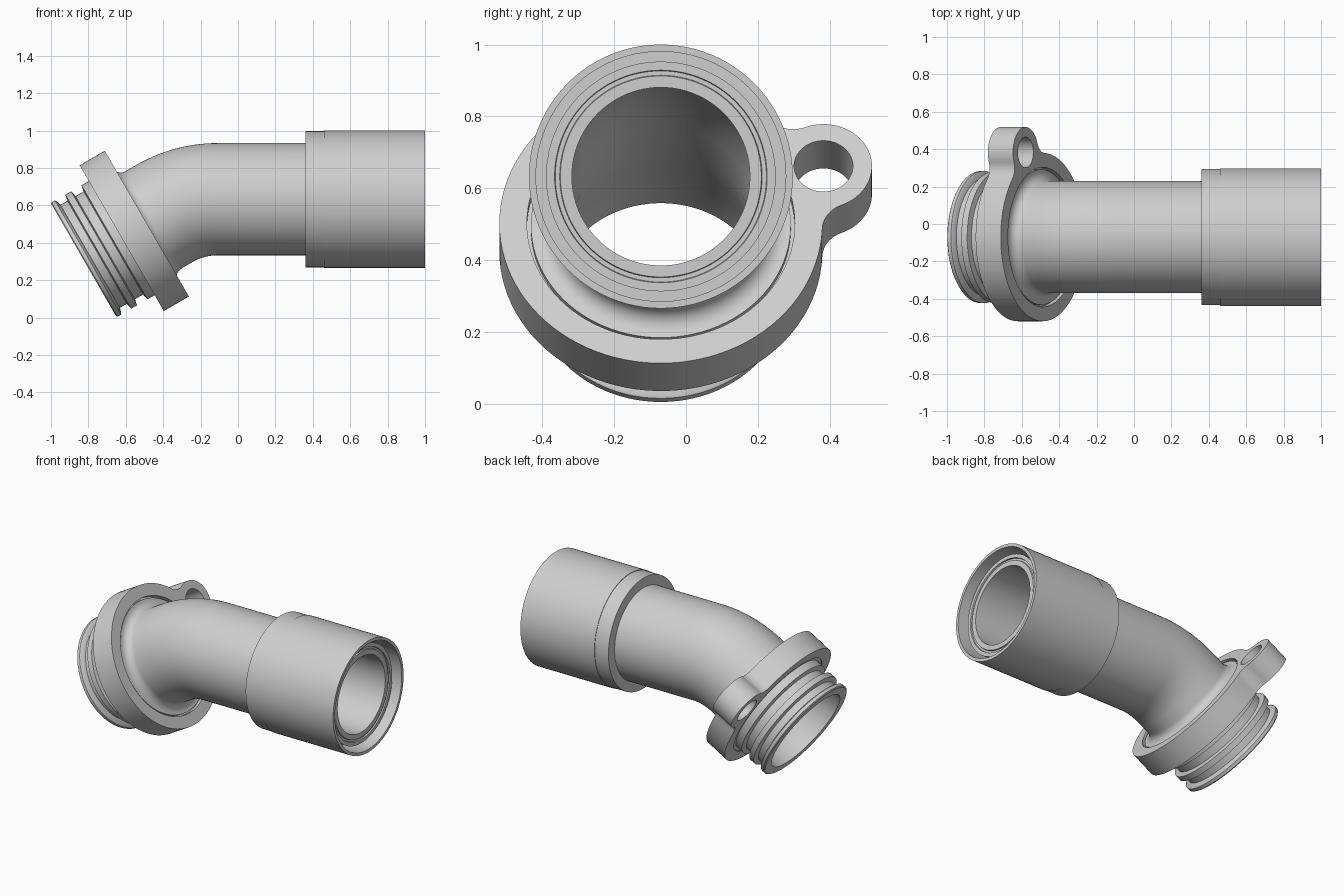
import bpy, bmesh, math
from mathutils import Vector, Matrix

if "Cube" in bpy.data.objects:
    bpy.data.objects.remove(bpy.data.objects["Cube"])

SEG = 96
BEND = math.radians(30)
END = Vector((-0.825, -0.07, 0.3075))       # centre of the tilted open end
AXIS = Vector((math.cos(BEND), 0, math.sin(BEND)))
UP = Vector((-math.sin(BEND), 0, math.cos(BEND)))
SIDE = Vector((0, 1, 0))
S0, R = 0.5, 0.563                           # straight length, bend radius
S1 = S0 + R * BEND
P0 = END + AXIS * S0


def material(name, c):
    m = bpy.data.materials.new(name)
    m.diffuse_color = (c, c, c, 1)
    m.use_nodes = True
    m.node_tree.nodes["Principled BSDF"].inputs["Base Color"].default_value = m.diffuse_color
    return m


GREY = material("light grey", 0.62)
DARK = material("dark grey", 0.12)


def frame(s):
    """Centre and up vector of the pipe axis at distance s from the tilted end."""
    if s <= S0:
        return END + AXIS * s, UP
    a = max(BEND - (s - S0) / R, 0.0)
    up = Vector((-math.sin(a), 0, math.cos(a)))
    p = P0 - UP * R + up * R
    if s > S1:
        p = p + Vector((s - S1, 0, 0))
    return p, up


def s_at(x):
    """Axis distance of a point x on the straight horizontal run."""
    return S1 + x - frame(S1)[0].x


def sweep(name, profile, dark=()):
    """Closed (s, r) profile swept round the pipe axis."""
    bm = bmesh.new()
    rings = []
    for s, r in profile:
        c, up = frame(s)
        rings.append([bm.verts.new(c + SIDE * (r * math.cos(t)) + up * (r * math.sin(t)))
                      for t in (2 * math.pi * i / SEG for i in range(SEG))])
    n = len(rings)
    for k in range(n):
        a, b = rings[k], rings[(k + 1) % n]
        for i in range(SEG):
            j = (i + 1) % SEG
            f = bm.faces.new((a[i], a[j], b[j], b[i]))
            f.material_index = 1 if k in dark else 0
    bmesh.ops.recalc_face_normals(bm, faces=bm.faces)
    me = bpy.data.meshes.new(name)
    bm.to_mesh(me)
    bm.free()
    ob = bpy.data.objects.new(name, me)
    bpy.context.collection.objects.link(ob)
    finish(ob)
    return ob


def finish(ob):
    ob.data.materials.clear()
    ob.data.materials.append(GREY)
    ob.data.materials.append(DARK)
    bpy.ops.object.select_all(action='DESELECT')
    ob.select_set(True)
    bpy.context.view_layer.objects.active = ob
    bpy.ops.object.shade_smooth_by_angle(angle=math.radians(30))


# Bent pipe: grooved spigot, collar, fillet, bend, socket end, then back along the bore
bend = [S0 + (S1 - S0) * i / 14 for i in range(15)]
outer = [(0, 0.346), (0.006, 0.353), (0.026, 0.353), (0.032, 0.346), (0.04, 0.318),
         (0.083, 0.318), (0.09, 0.352), (0.126, 0.352), (0.133, 0.318),
         (0.183, 0.318), (0.19, 0.352), (0.24, 0.352), (0.242, 0.378),
         (0.36, 0.378), (0.361, 0.362), (0.38, 0.362)]
outer += [(0.43 - 0.05 * math.cos(t), 0.35 - 0.05 * math.sin(t))
          for t in (math.pi / 2 * i / 8 for i in range(9))]
outer += [(s, 0.30) for s in bend]
outer += [(s_at(0.37), 0.30), (s_at(0.371), 0.32), (s_at(0.95), 0.32), (s_at(0.95), 0.296),
          (s_at(0.942), 0.294), (s_at(0.942), 0.282), (s_at(0.95), 0.28), (s_at(0.95), 0.248)]
inner = [(s, 0.248) for s in reversed(bend)]
inner += [(0.36, 0.25), (0.25, 0.265), (0.14, 0.282), (0.06, 0.29), (0, 0.29)]
sweep("bent_pipe", outer + inner)

# Sleeve round the straight end, open towards the right
sweep("sleeve", [(s_at(0.36), 0.29), (s_at(0.36), 0.364), (s_at(0.46), 0.364),
                 (s_at(0.46), 0.3675), (s_at(1.0), 0.3675), (s_at(1.0), 0.348),
                 (s_at(0.372), 0.348), (s_at(0.372), 0.29)], dark=(6,))


# Mounting flange with a filleted side lug
def arc(c, r, a0, a1, n):
    return [c + Vector((math.cos(a), math.sin(a))) * r
            for a in (a0 + (a1 - a0) * i / n for i in range(n + 1))]


FR, LR, FIL = 0.45, 0.135, 0.085
O, LUG = Vector((0, 0)), Vector((0.453, 0.184))
d = LUG.length
base = math.atan2(LUG.y, LUG.x)
ao = math.acos(((FR + FIL) ** 2 + d * d - (LR + FIL) ** 2) / (2 * (FR + FIL) * d))
al = math.acos(((LR + FIL) ** 2 + d * d - (FR + FIL) ** 2) / (2 * (LR + FIL) * d))
lug_up, lug_low = base + math.pi - al, base - math.pi + al


def fillet_centre(a):
    return Vector((math.cos(a), math.sin(a))) * (FR + FIL)


outline = arc(O, FR, base + ao, base - ao + 2 * math.pi, 84)
outline += arc(fillet_centre(base - ao), FIL, base - ao + math.pi, lug_low + math.pi, 10)[1:]
outline += arc(LUG, LR, lug_low, lug_up, 36)[1:]
outline += arc(fillet_centre(base + ao), FIL, lug_up - math.pi, base + ao - math.pi, 10)[1:-1]
loops = [outline, arc(O, 0.373, 0, 2 * math.pi, SEG)[:-1],
         arc(LUG, 0.082, 0, 2 * math.pi, 48)[:-1]]

cu = bpy.data.curves.new("flange", 'CURVE')
cu.dimensions = '2D'
cu.fill_mode = 'BOTH'
cu.extrude = 0.0775
for pts in loops:
    sp = cu.splines.new('POLY')
    sp.points.add(len(pts) - 1)
    for p, q in zip(sp.points, pts):
        p.co = (q.x, q.y, 0, 1)
    sp.use_cyclic_u = True
flange = bpy.data.objects.new("flange", cu)
bpy.context.collection.objects.link(flange)
m = Matrix((SIDE, UP, AXIS)).transposed().to_4x4()
m.translation = END + AXIS * 0.3125
flange.matrix_world = m
bpy.ops.object.select_all(action='DESELECT')
flange.select_set(True)
bpy.context.view_layer.objects.active = flange
bpy.ops.object.convert(target='MESH')
flange = bpy.context.view_layer.objects.active
bm = bmesh.new()
bm.from_mesh(flange.data)
bmesh.ops.remove_doubles(bm, verts=bm.verts, dist=1e-4)
bmesh.ops.recalc_face_normals(bm, faces=bm.faces)
bm.to_mesh(flange.data)
bm.free()
finish(flange)
